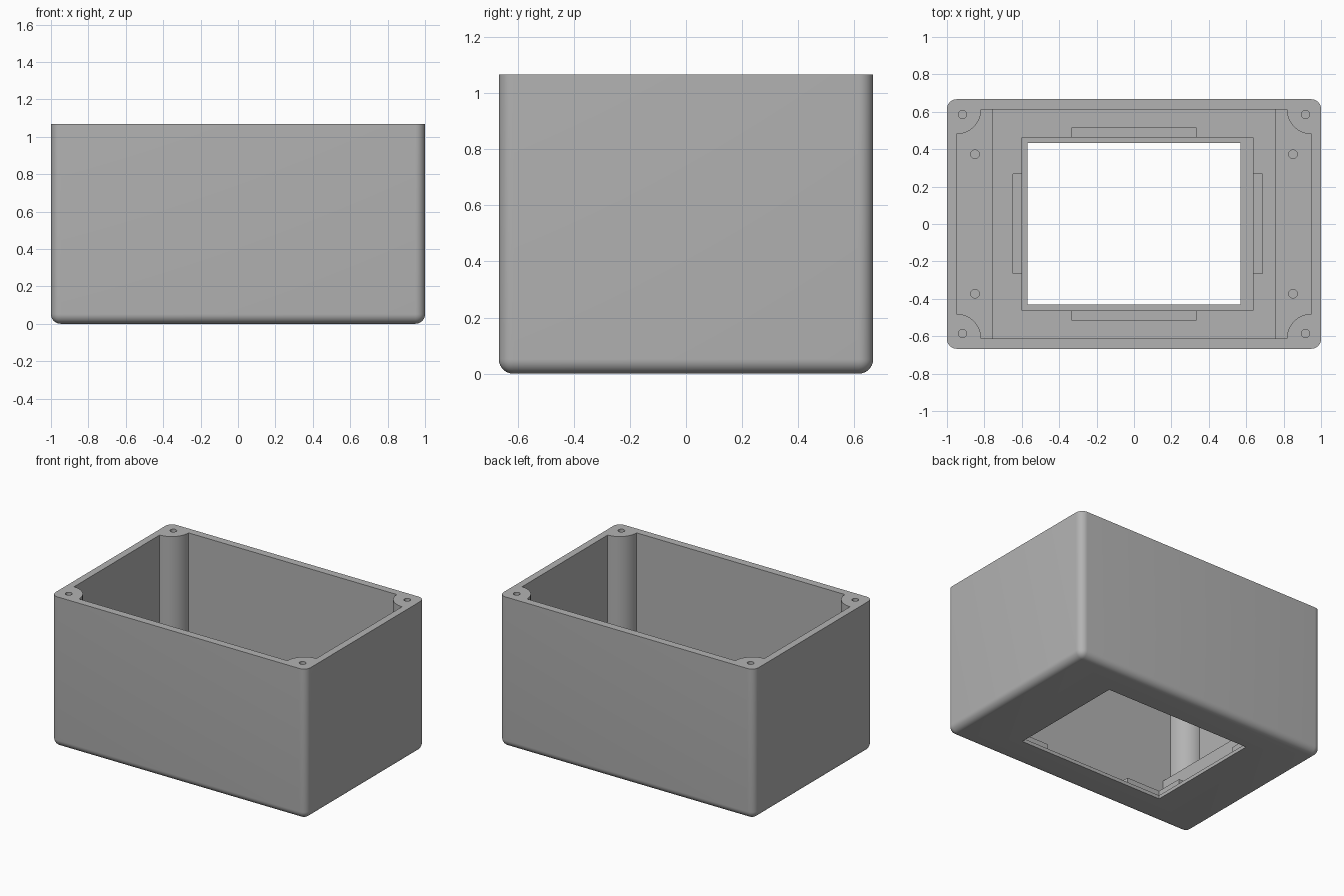
import bpy, bmesh, math

if "Cube" in bpy.data.objects:
    bpy.data.objects.remove(bpy.data.objects["Cube"])

H = 1.067                      # overall height
IX, IY = 0.95, 0.613           # inner half sizes
FLOOR, STEP = 0.083, 0.28      # floor top, end block top
BOSS = 0.133                   # corner boss radius

grey = bpy.data.materials.new("mid grey")
grey.diffuse_color = (0.45, 0.45, 0.45, 1)
grey.use_nodes = True
grey.node_tree.nodes["Principled BSDF"].inputs["Base Color"].default_value = grey.diffuse_color


def make_object(name, bm):
    bmesh.ops.recalc_face_normals(bm, faces=bm.faces)
    mesh = bpy.data.meshes.new(name)
    bm.to_mesh(mesh)
    bm.free()
    mesh.materials.append(grey)
    obj = bpy.data.objects.new(name, mesh)
    bpy.context.collection.objects.link(obj)
    return obj


def prism(name, points, z0, z1):
    bm = bmesh.new()
    face = bm.faces.new([bm.verts.new((x, y, z0)) for x, y in points])
    top = bmesh.ops.extrude_face_region(bm, geom=[face])["geom"]
    verts = [v for v in top if isinstance(v, bmesh.types.BMVert)]
    bmesh.ops.translate(bm, verts=verts, vec=(0, 0, z1 - z0))
    return make_object(name, bm)


def block(name, x0, x1, y0, y1, z0, z1):
    return prism(name, [(x0, y0), (x1, y0), (x1, y1), (x0, y1)], z0, z1)


def hole(name, x, y, r, z0, z1, n=24):
    ring = [(x + r * math.cos(2 * math.pi * i / n),
             y + r * math.sin(2 * math.pi * i / n)) for i in range(n)]
    return prism(name, ring, z0, z1)


# Outer shell with rounded upright and bottom edges
body = block("enclosure", -1, 1, -0.667, 0.667, 0, H)
bm = bmesh.new()
bm.from_mesh(body.data)
edges = [e for e in bm.edges if min(v.co.z for v in e.verts) < 0.01]
bmesh.ops.bevel(bm, geom=edges, offset=0.052, segments=8, profile=0.5,
                affect='EDGES', clamp_overlap=True)
bm.to_mesh(body.data)
bm.free()

# Cavity outline, leaving a quarter-round boss in each corner
outline = []
for sx, sy, start in ((1, 1, 180), (-1, 1, 270), (-1, -1, 0), (1, -1, 90)):
    steps = range(16, -1, -1)
    for i in steps:
        a = math.radians(start + 90 * i / 16)
        outline.append((sx * IX + BOSS * math.cos(a), sy * IY + BOSS * math.sin(a)))
cutters = [prism("cavity_cutter", outline, STEP, 1.3)]

# Lower cavity between the raised end blocks
cutters.append(block("floor_cutter", -0.755, 0.755, -IY, IY, FLOOR, 0.5))

# Window opening, its stepped pocket and the four clip notches
cutters.append(block("pocket_cutter", -0.598, 0.637, -0.463, 0.463, 0.025, 0.2))
cutters.append(block("window_cutter", -0.57, 0.57, -0.43, 0.433, -0.1, 0.2))
cutters.append(block("long_notch_cutter", -0.335, 0.333, -0.513, 0.513, 0.05, 0.22))
cutters.append(block("short_notch_cutter", -0.647, 0.686, -0.265, 0.268, 0.05, 0.24))

# Screw holes in the bosses and in the end blocks
for sx in (-1, 1):
    for sy in (-1, 1):
        cutters.append(hole("boss_hole_cutter", sx * 0.917, sy * 0.586, 0.022, 0.7, 1.3))
        cutters.append(hole("block_hole_cutter", sx * 0.85, sy * 0.373, 0.023, 0.12, 0.4))

for c in cutters:
    c.hide_render = True
    mod = body.modifiers.new(c.name, 'BOOLEAN')
    mod.operation = 'DIFFERENCE'
    mod.solver = 'EXACT'
    mod.object = c

# Bake the cuts and drop the cutters
bpy.context.view_layer.update()
graph = bpy.context.evaluated_depsgraph_get()
baked = bpy.data.meshes.new_from_object(body.evaluated_get(graph))
body.modifiers.clear()
body.data = baked
baked.materials.clear()
baked.materials.append(grey)
for c in cutters:
    bpy.data.objects.remove(c, do_unlink=True)

bpy.ops.object.select_all(action='DESELECT')
body.select_set(True)
bpy.context.view_layer.objects.active = body
bpy.ops.object.shade_smooth_by_angle(angle=math.radians(30))
